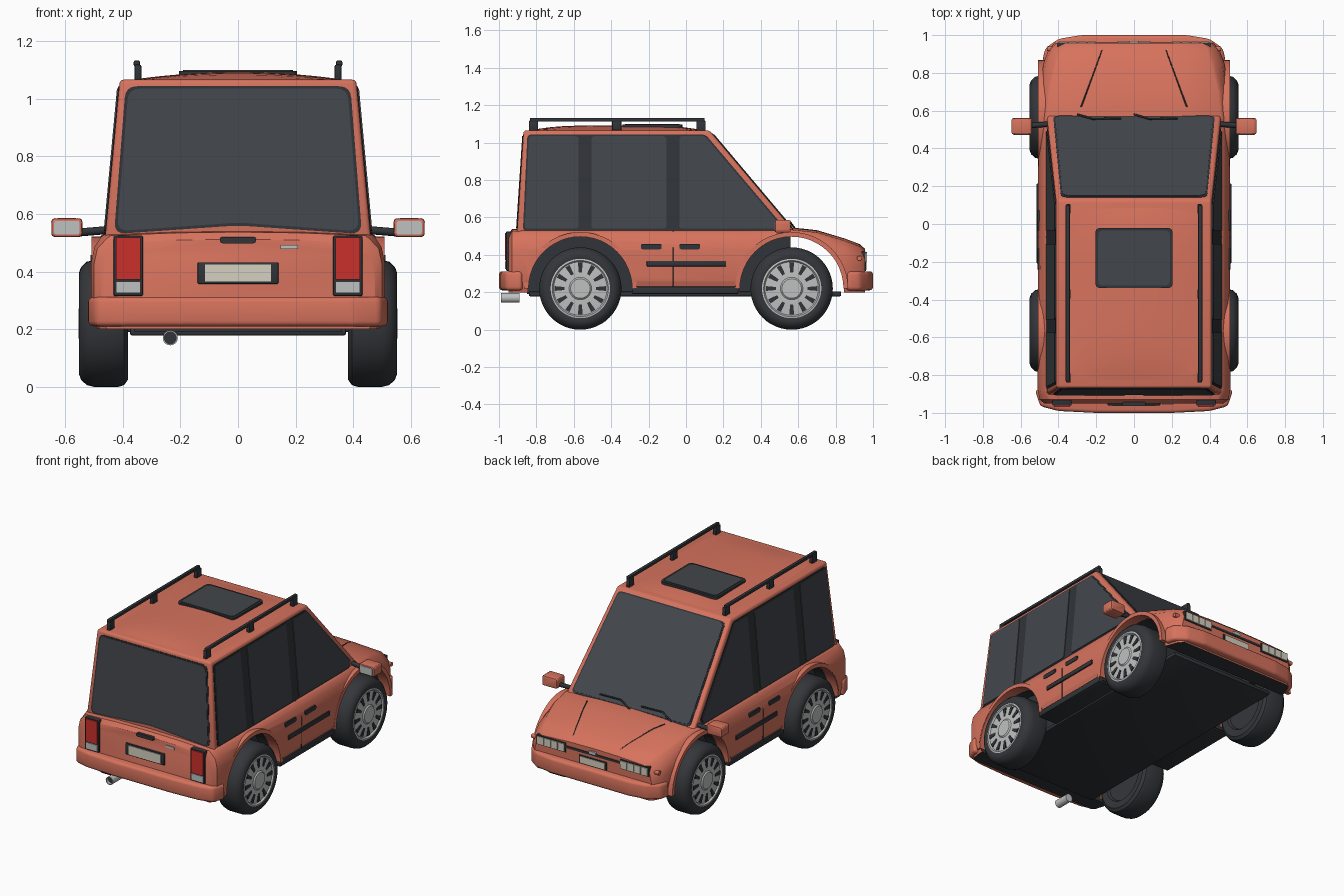
import bpy, bmesh
from math import sin, cos, pi
from mathutils import Vector, Matrix

cube = bpy.data.objects.get("Cube")
if cube:
    bpy.data.objects.remove(cube, do_unlink=True)


def material(name, r, g, b):
    m = bpy.data.materials.new(name)
    m.use_nodes = True
    m.diffuse_color = (r, g, b, 1)
    node = next(n for n in m.node_tree.nodes if n.type == 'BSDF_PRINCIPLED')
    node.inputs["Base Color"].default_value = (r, g, b, 1)
    node.inputs["Roughness"].default_value = 0.6
    return m


PAINT = material("coral paint", .68, .17, .11)
TRIM = material("black trim", .03, .034, .04)
GLASS = material("tinted glass", .055, .061, .07)
TYRE = material("tyre rubber", .034, .037, .042)
SILVER = material("silver", .52, .53, .53)
RED = material("red lens", .6, .03, .025)
LENS = material("cream lens", .66, .63, .53)


def finish(name, bm, *mats):
    bmesh.ops.recalc_face_normals(bm, faces=bm.faces)
    me = bpy.data.meshes.new(name)
    bm.to_mesh(me)
    bm.free()
    for m in mats:
        me.materials.append(m)
    ob = bpy.data.objects.new(name, me)
    bpy.context.collection.objects.link(ob)
    return ob


def plate(name, pts, place, t0, t1, mat, bevel=0, seg=2):
    """Extrude a 2D outline from t0 to t1; place maps (u, v, t) to space."""
    bm = bmesh.new()
    lo, hi = ([bm.verts.new(place(u, v, t)) for u, v in pts] for t in (t0, t1))
    bm.faces.new(lo)
    bm.faces.new(hi)
    for i in range(len(pts)):
        bm.faces.new((lo[i - 1], lo[i], hi[i], hi[i - 1]))
    bmesh.ops.recalc_face_normals(bm, faces=bm.faces)
    if bevel:
        bmesh.ops.bevel(bm, geom=bm.edges[:], offset=bevel, segments=seg,
                        profile=.5, affect='EDGES')
    return finish(name, bm, mat)


def rect(u0, u1, v0, v1):
    return [(u0, v0), (u1, v0), (u1, v1), (u0, v1)]


def rounded(pts, r, n=4):
    out = []
    for i, p in enumerate(pts):
        p = Vector(p)
        a, b = (Vector(q) - p for q in (pts[i - 1], pts[(i + 1) % len(pts)]))
        a, b = p + a.normalized() * r, p + b.normalized() * r
        for k in range(n + 1):
            t = k / n
            out.append(tuple(a * (1 - t) ** 2 + p * 2 * t * (1 - t) + b * t * t))
    return out


def across(u, v, t): return (u, t, v)
def above(u, v, t): return (u, v, t)
def side(s): return lambda u, v, t: (s * t, u, v)


def rod(name, pts, r, mat):
    cu = bpy.data.curves.new(name, 'CURVE')
    cu.dimensions = '3D'
    cu.bevel_depth, cu.bevel_resolution, cu.use_fill_caps = r, 2, True
    sp = cu.splines.new('POLY')
    sp.points.add(len(pts) - 1)
    for p, co in zip(sp.points, pts):
        p.co = (*co, 1)
    cu.materials.append(mat)
    ob = bpy.data.objects.new(name, cu)
    bpy.context.collection.objects.link(ob)


def lathe(name, profile, place, mat, steps=48):
    """Spin (offset, radius) points about the x axis, then place them."""
    bm = bmesh.new()
    vs = [bm.verts.new((x, 0, r)) for x, r in profile]
    es = [bm.edges.new(p) for p in zip(vs, vs[1:])]
    bmesh.ops.spin(bm, geom=vs + es, cent=(0, 0, 0), axis=(1, 0, 0),
                   angle=2 * pi, steps=steps)
    bmesh.ops.remove_doubles(bm, verts=bm.verts, dist=1e-5)
    bm.transform(place)
    return finish(name, bm, mat)


# Lower body: loft of sections (y, top, top half width, full half width)
bm = bmesh.new()
rings = []
for y, zt, wt, wm in [(-.95, .5, .41, .475), (-.93, .525, .44, .5), (-.88, .53, .46, .51),
                      (.3, .53, .46, .507), (.56, .535, .46, .5), (.7, .52, .445, .497),
                      (.85, .475, .41, .48), (.93, .445, .385, .45), (.957, .42, .36, .42)]:
    half = [(wm * .96, .2), (wm, .26), (wm, zt - .1), (wm - .012, zt - .045),
            (wt + .015, zt - .01), (wt, zt), (wt / 2, zt + .009)]
    ring = half + [(0, zt + .012)] + [(-x, z) for x, z in reversed(half)]
    rings.append([bm.verts.new((x, y, z)) for x, z in ring])
for a, b in zip(rings, rings[1:]):
    for i in range(len(a)):
        bm.faces.new((a[i - 1], a[i], b[i], b[i - 1]))
bm.faces.new(rings[0])
bm.faces.new(rings[-1])
bmesh.ops.recalc_face_normals(bm, faces=bm.faces)
for f in bm.faces:
    f.material_index = int(f.normal.z < -.6)
body = finish("lower_body", bm, PAINT, TRIM)

# Wheel wells cut through the body
AXLES = {"rear": -.565, "front": .565}
HUB = .22
for end, y in AXLES.items():
    disc = [(y + .28 * cos(a * pi / 24), HUB + .28 * sin(a * pi / 24)) for a in range(48)]
    cutter = plate("well_cutter", disc, side(1), -.7, .7, PAINT)
    cutter.data.materials.append(TRIM)
    for p in cutter.data.polygons:
        p.material_index = 1
    mod = body.modifiers.new("well", 'BOOLEAN')
    mod.operation, mod.solver, mod.object = 'DIFFERENCE', 'EXACT', cutter
    bpy.context.view_layer.objects.active = body
    bpy.ops.object.modifier_apply(modifier=mod.name)
    bpy.data.objects.remove(cutter, do_unlink=True)

plate("inner_tub", rect(-.85, .56, .19, .5), side(1), -.36, .36, TRIM)
plate("floor_pan", rect(-.375, .375, -.84, .83), above, .178, .205, TRIM, .008)


# Cabin with sides leaning inwards
def width(z): return .46 - .093 * (z - .53)
def lean(s): return lambda u, v, t: (s * (width(v) + t), u, v)


plate("cabin", [(-.905, .5), (-.868, 1.066), (.125, 1.066), (.585, .52)],
      lambda u, v, t: (t * width(v), u, v), -1, 1, PAINT, .014, 3)
bm = bmesh.new()
bmesh.ops.create_grid(bm, x_segments=16, y_segments=16, size=1)
for v in bm.verts:
    x, y = v.co.x, v.co.y
    v.co = (x * .395, -.37 + y * .475, 1.062 + .03 * (1 - x * x) * (1 - y ** 4))
finish("roof_crown", bm, PAINT)
plate("sunroof_frame", rounded(rect(-.205, .205, -.34, -.02), .03), above, 1.08, 1.096, TRIM)
plate("sunroof_glass", rounded(rect(-.19, .19, -.325, -.035), .025), above, 1.085, 1.1, GLASS)


# Windscreen and rear window
def screen(u, v, t): return (u, .585 - .46 * v + .765 * t, .52 + .546 * v + .643 * t)
def tail(u, v, t): return (u, -.905 + .066 * (v - .5) - t, v)


plate("windscreen_seal", rounded([(-.428, .03), (.428, .03), (.386, .965), (-.386, .965)], .035),
      screen, -.01, .003, TRIM)
plate("windscreen", rounded([(-.418, .045), (.418, .045), (.378, .952), (-.378, .952)], .035),
      screen, -.01, .006, GLASS)
plate("rear_window_seal", rounded([(-.43, .53), (0, .56), (.43, .53), (.39, 1.043), (-.39, 1.043)], .04),
      tail, -.01, .003, TRIM)
plate("rear_window", rounded([(-.42, .54), (0, .57), (.42, .54), (.38, 1.035), (-.38, 1.035)], .04),
      tail, -.01, .006, GLASS)
for x in (-.3, 0):
    rod("wiper", [screen(x, .03, .012), screen(x + .08, .085, .014), screen(x + .23, .08, .014)], .005, TRIM)

# Bumpers
rear = [(.525, -.88), (.495, -.965), (.4, -.99), (.2, -1), (0, -1)]
front = [(.485, .865), (.47, .93), (.4, .98), (.28, 1), (0, 1)]
for name, pts, inner in (("rear_bumper", rear, -.86), ("front_bumper", front, .85)):
    outline = [(.45, inner)] + pts + [(-x, y) for x, y in reversed(pts[:-1])] + [(-.45, inner)]
    plate(name, outline, above, .21, .312, PAINT, .018, 3)

# Tail details
plate("rear_plate_frame", rect(-.14, .14, .357, .432), across, -.96, -.9, TRIM, .004)
plate("rear_plate", rect(-.115, .115, .365, .424), across, -.964, -.94, LENS)
plate("tailgate_handle", rounded(rect(-.062, .062, .498, .52), .009), across, -.962, -.9, TRIM)
plate("rear_badge", rect(.148, .208, .478, .492), across, -.956, -.9, SILVER)
axis = Matrix.Translation((-.235, -.99, .17)) @ Matrix.Rotation(pi / 2, 4, 'Z')
lathe("exhaust_tip", [(.1, 0), (.1, .026), (0, .026), (0, .021), (.03, .021)], axis, SILVER, 20)
lathe("exhaust_bore", [(.02, 0), (.02, .022)], axis, TRIM, 20)

# Nose details
plate("grille", rect(-.2, .2, .385, .4), across, .93, .961, TRIM)
plate("nose_badge", rounded(rect(-.025, .025, .395, .415), .006), across, .93, .968, SILVER)
plate("front_plate_frame", rect(-.1, .1, .315, .368), across, .93, .962, TRIM)
plate("front_plate", rect(-.09, .09, .32, .362), across, .93, .966, LENS)

for s, hand in ((1, "left"), (-1, "right")):
    def mx(a, b, c, d): return rect(s * a, s * b, c, d)

    # Side glazing
    plate(hand + "_window_band", rounded([(-.872, .53), (-.848, 1.043), (.105, 1.043), (.51, .565), (.485, .53)], .02),
          lean(s), -.01, .003, TRIM)
    for part, pane in (("rear", [(-.862, .54), (-.84, 1.035), (-.575, 1.035), (-.575, .54)]),
                       ("middle", rect(-.505, -.105, .54, 1.035)),
                       ("front", [(-.035, .54), (-.035, 1.035), (.1, 1.035), (.498, .565), (.475, .54)])):
        plate(f"{hand}_{part}_window", rounded(pane, .018), lean(s), -.01, .007, GLASS)

    # Doors, sills and trim
    plate(hand + "_sill", rect(-.29, .28, .19, .23), side(s), .36, .508, TRIM, .008)
    plate(hand + "_rub_strip", rect(-.21, .215, .338, .368), side(s), .49, .516, TRIM, .005)
    for y in (-.185, .02):
        plate(hand + "_door_handle", rounded(rect(y - .055, y + .055, .43, .458), .008), side(s), .48, .512, TRIM)
    rod(hand + "_door_gap", [(s * .507, -.07, .23), (s * .508, -.07, .43), (s * .462, -.07, .53)], .003, TRIM)
    rod(hand + "_bonnet_crease", [(s * .28, .62, .537), (s * .25, .7, .527), (s * .195, .85, .482),
                                  (s * .17, .92, .455)], .004, TRIM)

    # Lamps
    plate(hand + "_tail_lamp_frame", mx(.33, .432, .315, .525), across, -.962, -.88, TRIM, .005)
    plate(hand + "_tail_lamp", mx(.338, .424, .372, .518), across, -.968, -.9, RED)
    plate(hand + "_reversing_lamp", mx(.338, .424, .325, .365), across, -.968, -.9, SILVER)
    plate(hand + "_headlamp_frame", mx(.195, .405, .355, .417), across, .92, .961, TRIM)
    for i in range(4):
        x = .202 + i * .05
        plate(hand + "_headlamp_cell", mx(x, x + .045, .362, .41), across, .93, .967, LENS)
    plate(hand + "_side_marker", rounded(rect(.915, .94, .37, .395), .01), side(s), .42, .46, PAINT)

    # Door mirrors
    rod(hand + "_mirror_arm", [(s * .44, .53, .545), (s * .56, .52, .535)], .014, TRIM)
    plate(hand + "_mirror_shell", rounded(mx(.54, .648, .52, .585), .015), across, .475, .56, PAINT, .008)
    plate(hand + "_mirror_glass", rounded(mx(.55, .638, .528, .576), .01), across, .47, .49, SILVER)

    # Roof rails
    plate(hand + "_roof_rail", rect(-.835, .1, 1.112, 1.132), side(s), .34, .362, TRIM, .005)
    for y in (-.815, -.37, .08):
        plate(hand + "_rail_foot", rect(y - .025, y + .025, 1.06, 1.118), side(s), .335, .36, TRIM, .006)

    # Wheels and arch flares
    for end, y in AXLES.items():
        name = f"{hand}_{end}_"
        arc = [(cos(a * pi / 24), sin(a * pi / 24)) for a in range(25)]
        band = [(y + .302 * c, HUB + .302 * d) for c, d in arc] + \
               [(y + .277 * c, HUB + .277 * d) for c, d in reversed(arc)]
        plate(name + "arch", band, side(s), .44, .508, PAINT)
        place = Matrix.Translation((0, y, HUB)) @ Matrix.Diagonal((s, 1, 1, 1))
        lathe(name + "tyre", [(.4, 0), (.4, .14), (.385, .15), (.382, .195), (.395, .214), (.415, .22), (.5, .22),
                              (.525, .214), (.545, .195), (.552, .175), (.548, .158), (.52, .15)], place, TYRE)
        lathe(name + "rim", [(.53, .16), (.548, .16), (.55, .15), (.541, .143), (.546, .08), (.546, .06),
                             (.553, .052), (.553, 0)], place, SILVER)
        for k in range(12):
            c, d = cos(k * pi / 6), sin(k * pi / 6)
            slot = [(y + r * c - w * d, HUB + r * d + w * c)
                    for r, w in ((.085, -.008), (.138, -.013), (.138, .013), (.085, .008))]
            plate(name + "rim_slot", slot, side(s), .539, .5475, TRIM)

# Smooth shading with sharp edges kept
bpy.ops.object.select_all(action='DESELECT')
for ob in bpy.context.collection.objects:
    if ob.type == 'MESH':
        ob.select_set(True)
        bpy.context.view_layer.objects.active = ob
bpy.ops.object.shade_smooth_by_angle(angle=.6)
